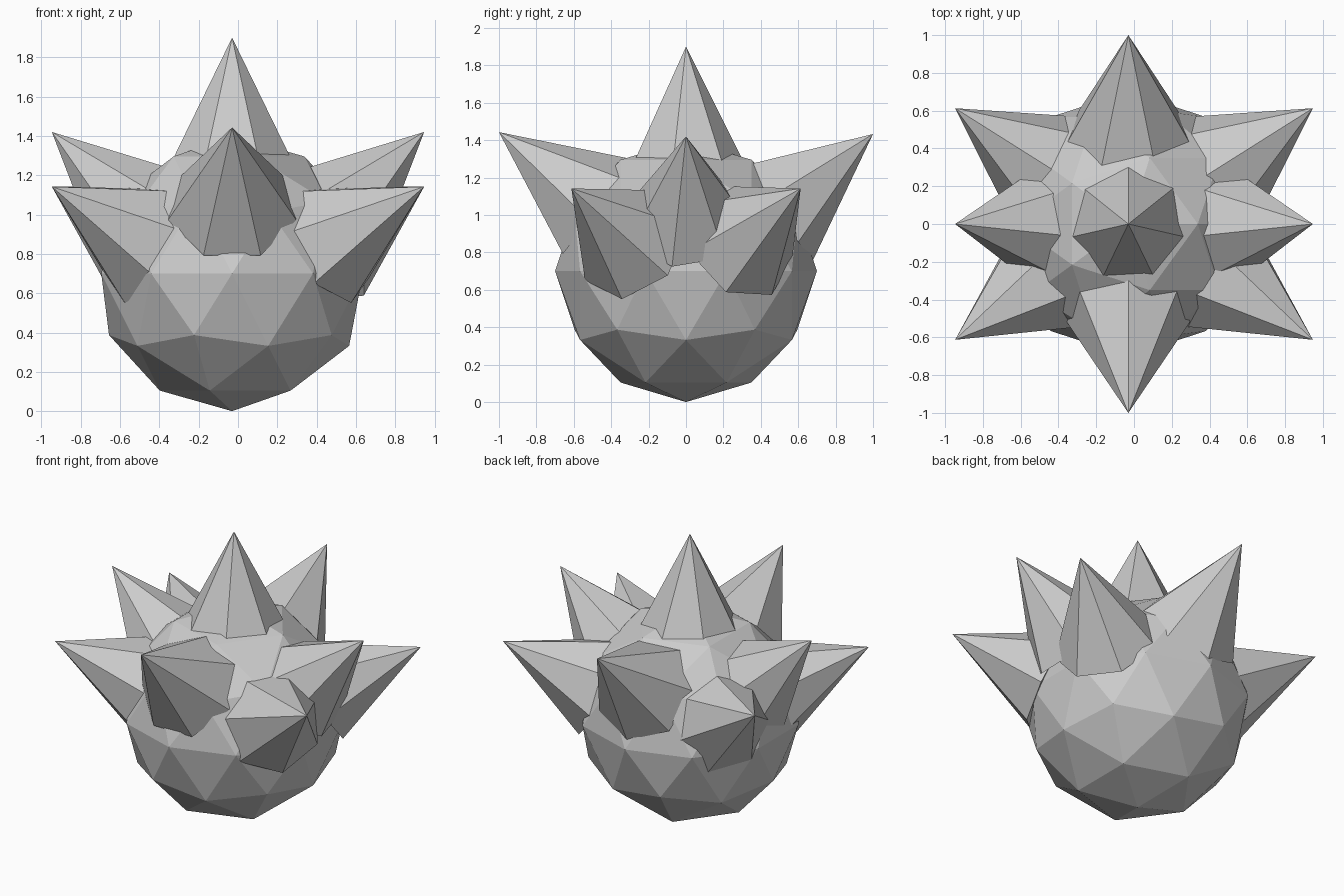
import bpy
from math import radians
from mathutils import Euler, Vector

if "Cube" in bpy.data.objects:
    bpy.data.objects.remove(bpy.data.objects["Cube"])

RADIUS, DEPTH = 0.335, 0.67

# Faceted round body
bpy.ops.mesh.primitive_ico_sphere_add(subdivisions=2, radius=0.7,
                                      location=(-0.03, 0, 0.7))
bpy.context.object.name = "body"


def spike(name, tip, tilt_x, tilt_y):
    """Seven-sided cone placed by its tip; its base sinks into the body."""
    rot = Euler((radians(tilt_x), radians(tilt_y), 0))
    axis = rot.to_matrix() @ Vector((0, 0, 1))
    bpy.ops.mesh.primitive_cone_add(vertices=7, radius1=RADIUS, radius2=0,
                                    depth=DEPTH, rotation=rot,
                                    location=Vector(tip) - axis * DEPTH / 2)
    bpy.context.object.name = name


# Spikes along the centre line
spike("top_spike", (-0.03, 0, 1.90), 0, 0)
spike("front_spike", (-0.03, -1, 1.443), 52, 0)
spike("back_spike", (-0.03, 1, 1.433), -52, 0)

# Side and corner spikes, mirrored left and right
for side, s in (("left", -1), ("right", 1)):
    spike(side + "_spike", (0.947 * s, 0, 1.42), 0, 47 * s)
    spike(side + "_front_spike", (0.947 * s, -0.613, 1.142), 30, 60 * s)
    spike(side + "_back_spike", (0.947 * s, 0.613, 1.142), -30, 60 * s)
